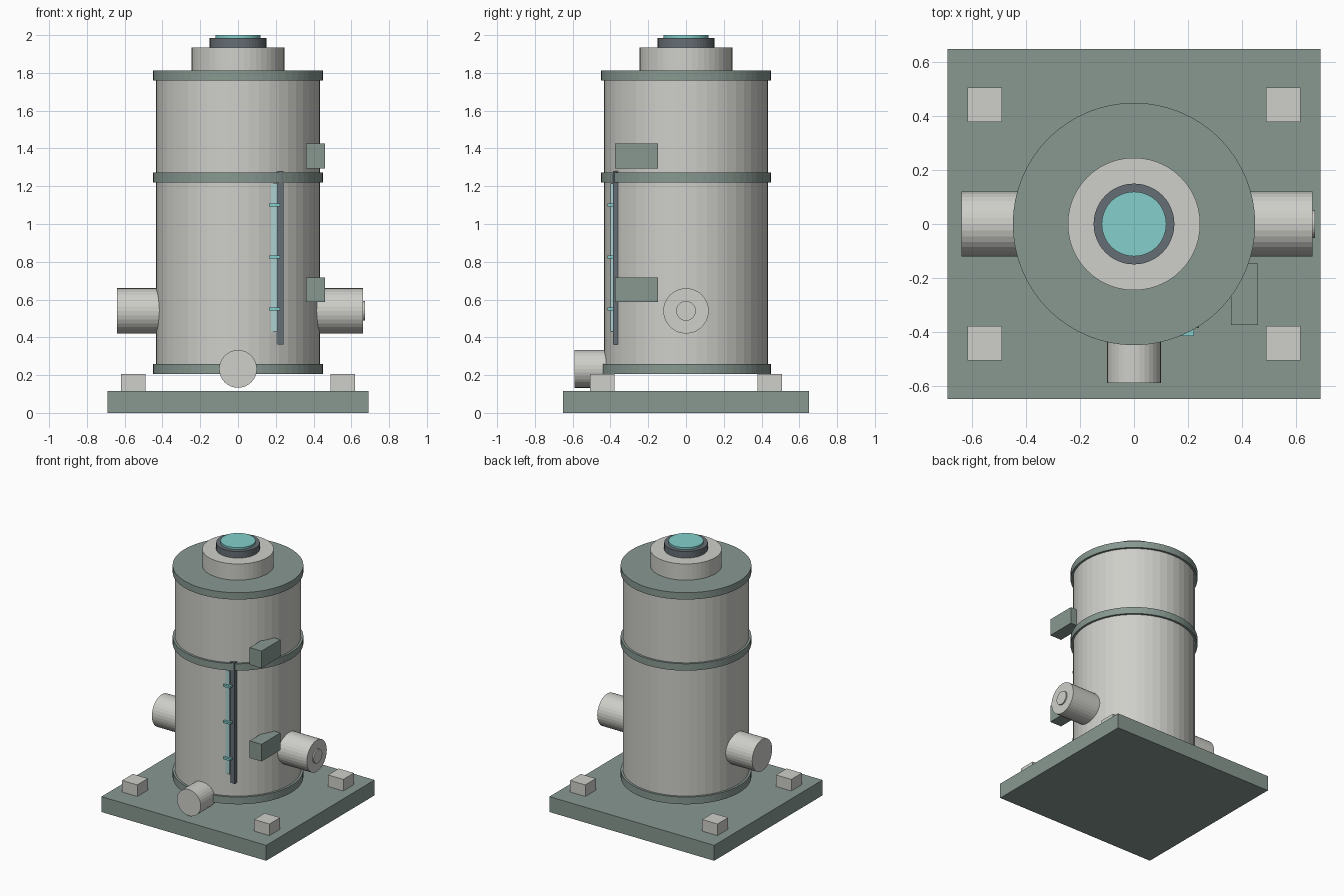
import bpy
from math import pi

cube = bpy.data.objects.get("Cube")
if cube:
    bpy.data.objects.remove(cube, do_unlink=True)


def make_material(name, rgb):
    """Flat material from display (sRGB) values, stored as linear."""
    color = tuple((c / 255) ** 2.2 for c in rgb) + (1,)
    m = bpy.data.materials.new(name)
    m.use_nodes = True
    m.diffuse_color = color
    m.node_tree.nodes["Principled BSDF"].inputs["Base Color"].default_value = color
    return m


GREEN = make_material("grey green paint", (135, 151, 144))
STEEL = make_material("pale steel", (205, 205, 200))
DARK = make_material("dark metal", (102, 110, 116))
TEAL = make_material("teal", (130, 206, 203))
GLASS = make_material("pale glass", (170, 208, 207))


def finish(name, mat):
    o = bpy.context.object
    o.name = name
    o.data.materials.append(mat)
    return o


def box(name, mat, x, y, z):
    """Box from its (min, max) range on each axis."""
    spans = (x, y, z)
    bpy.ops.mesh.primitive_cube_add(size=1, location=[(a + b) / 2 for a, b in spans])
    o = finish(name, mat)
    o.scale = [b - a for a, b in spans]
    bpy.ops.object.transform_apply(location=False, rotation=False, scale=True)
    return o


def drum(name, mat, radius, start, end, axis="z", offset=(0, 0, 0), sides=48):
    """Cylinder running from start to end along one axis."""
    loc = list(offset)
    loc["xyz".index(axis)] = (start + end) / 2
    turn = {"x": (0, pi / 2, 0), "y": (pi / 2, 0, 0), "z": (0, 0, 0)}[axis]
    bpy.ops.mesh.primitive_cylinder_add(vertices=sides, radius=radius,
                                        depth=abs(end - start), location=loc, rotation=turn)
    return finish(name, mat)


# Base plate with four blocks
box("base_plate", GREEN, (-0.692, 0.692), (-0.65, 0.65), (0, 0.117))
for sx, side in ((-1, "right"), (1, "left")):
    for sy, end in ((-1, "front"), (1, "back")):
        cx, cy, h = sx * 0.555, sy * 0.443, 0.064
        box(f"{end}_{side}_block", STEEL, (cx - h, cx + h), (cy - h, cy + h), (0.117, 0.205))

# Tank and its bands
drum("tank", STEEL, 0.434, 0.207, 1.8)
for name, low, high in (("bottom_band", 0.205, 0.26), ("middle_band", 1.22, 1.272),
                        ("top_lid", 1.76, 1.812)):
    drum(name, GREEN, 0.45, low, high, sides=64)

# Neck and cap
drum("neck", STEEL, 0.246, 1.8, 1.935)
drum("cap_ring", DARK, 0.15, 1.93, 1.985)
drum("cap_top", TEAL, 0.12, 1.98, 2.0)

# Side and front ports
drum("right_port", STEEL, 0.12, -0.64, -0.38, "x", (0, 0, 0.54), 32)
drum("left_port", STEEL, 0.12, 0.38, 0.662, "x", (0, 0, 0.54), 32)
drum("left_port_plug", STEEL, 0.052, 0.65, 0.672, "x", (0, 0, 0.54), 32)
drum("front_port", STEEL, 0.1, -0.59, -0.4, "y", (0, 0, 0.233), 32)

# Brackets on the left side
for name, low in (("lower_bracket", 0.587), ("upper_bracket", 1.295)):
    box(name, GREEN, (0.36, 0.46), (-0.375, -0.147), (low, low + 0.13))

# Level gauge
box("gauge_rail", DARK, (0.204, 0.242), (-0.386, -0.36), (0.362, 1.28))
box("gauge_glass", GLASS, (0.174, 0.208), (-0.4, -0.37), (0.43, 1.215))
for i in range(3):
    z = 0.55 + i * 0.275
    box(f"gauge_clip_{i + 1}", TEAL, (0.165, 0.222), (-0.416, -0.37), (z - 0.008, z + 0.008))
